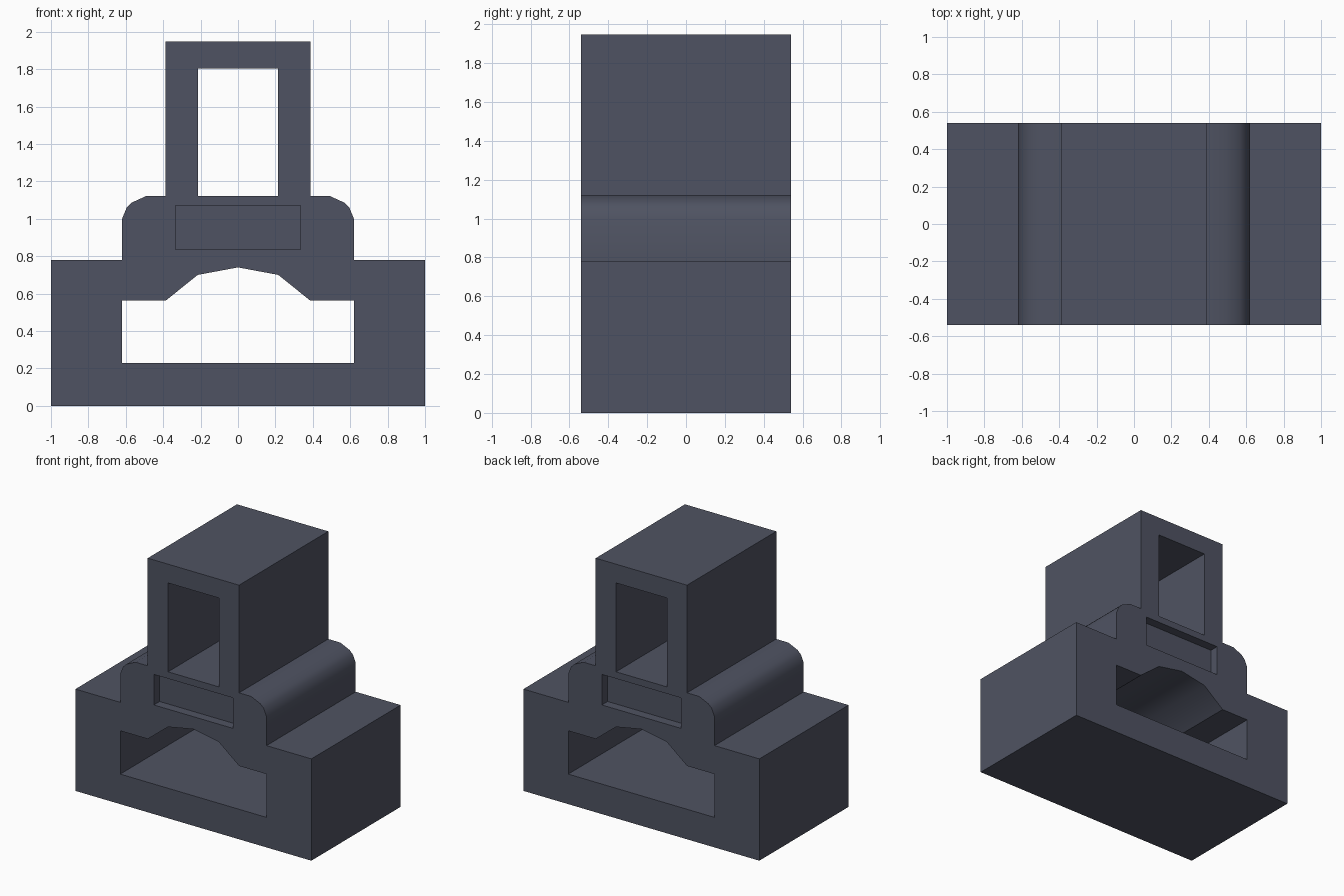
import bpy
import bmesh

if "Cube" in bpy.data.objects:
    bpy.data.objects.remove(bpy.data.objects["Cube"])

HALF_DEPTH = 0.54
RECESS_FLOOR = 0.47


def mirrored(right):
    """Close a right-hand half profile by mirroring it across x = 0."""
    return right + [(-x, z) for x, z in reversed(right) if x > 0]


def rectangle(half_width, z0, z1):
    return mirrored([(half_width, z0), (half_width, z1)])


# Profiles in the front (x, z) plane
outline = mirrored([(1, 0), (1, 0.78), (0.62, 0.78), (0.62, 1.0),
                    (0.595, 1.06), (0.567, 1.087), (0.49, 1.122),
                    (0.387, 1.122), (0.387, 1.947)])
tower_opening = rectangle(0.215, 1.122, 1.803)
base_opening = mirrored([(0.62, 0.23), (0.62, 0.562), (0.387, 0.562),
                         (0.215, 0.70), (0, 0.74)])
recess = rectangle(0.335, 0.836, 1.07)

bm = bmesh.new()


def ring(points, y):
    return [bm.verts.new((x, y, z)) for x, z in points]


def bridge(a, b):
    """Wall of quads between two matching rings."""
    for i in range(len(a)):
        j = (i + 1) % len(a)
        bm.faces.new((a[i], a[j], b[j], b[i]))


# Front and back faces, with the openings left out of the fill
through = [outline, tower_opening, base_opening]
ends = []
for side in (-1, 1):
    rings = [ring(p, side * HALF_DEPTH) for p in through + [recess]]
    edges = [bm.edges.new((r[i - 1], r[i])) for r in rings for i in range(len(r))]
    bmesh.ops.triangle_fill(bm, use_beauty=True, use_dissolve=False,
                            edges=edges, normal=(0, side, 0))
    ends.append(rings)

# Outer walls and through openings
for i in range(len(through)):
    bridge(ends[0][i], ends[1][i])

# Shallow panel recess on both ends
for side, rings in zip((-1, 1), ends):
    floor = ring(recess, side * RECESS_FLOOR)
    bridge(rings[3], floor)
    bm.faces.new(floor)

bmesh.ops.recalc_face_normals(bm, faces=bm.faces[:])
mesh = bpy.data.meshes.new("bracket_body")
bm.to_mesh(mesh)
bm.free()

body = bpy.data.objects.new("bracket_body", mesh)
bpy.context.collection.objects.link(body)

# Single dark slate colour
slate = bpy.data.materials.new("dark slate grey")
slate.diffuse_color = (0.078, 0.086, 0.122, 1)
slate.use_nodes = True
slate.node_tree.nodes["Principled BSDF"].inputs["Base Color"].default_value = slate.diffuse_color
mesh.materials.append(slate)

# Smooth the rounded shoulders and arch, keep the corners sharp
bpy.context.view_layer.objects.active = body
body.select_set(True)
bpy.ops.object.shade_smooth_by_angle(angle=0.5236)
